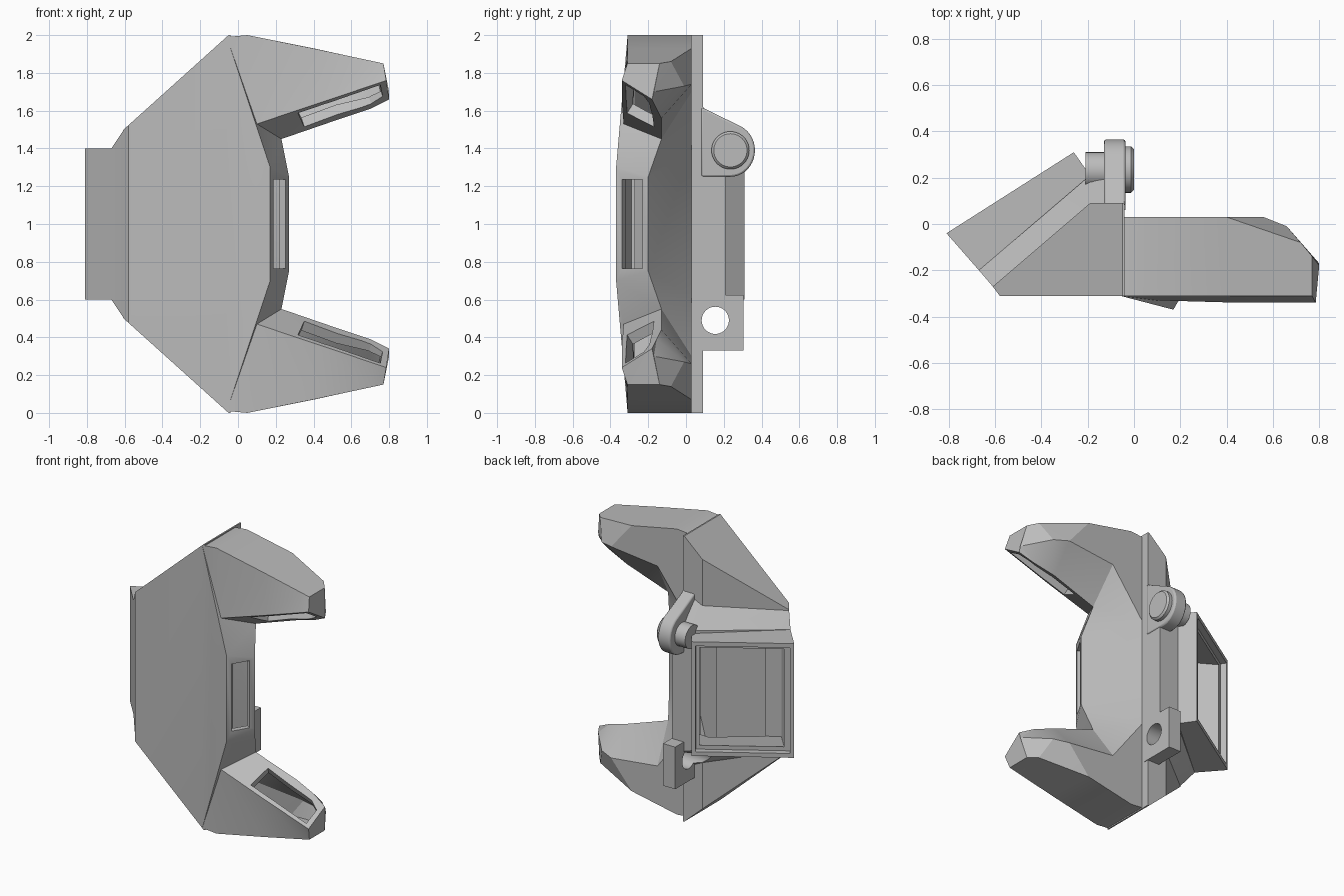
import bpy, bmesh, math
from mathutils import Vector as V

if "Cube" in bpy.data.objects:
    bpy.data.objects.remove(bpy.data.objects["Cube"])

grey = bpy.data.materials.new("plastic_grey")
grey.diffuse_color = (0.5, 0.5, 0.5, 1)
grey.use_nodes = True
grey.node_tree.nodes["Principled BSDF"].inputs["Base Color"].default_value = grey.diffuse_color
MID = V((0, 0, 1))          # heights below are measured from mid height


def finish(name, bm):
    bmesh.ops.recalc_face_normals(bm, faces=bm.faces[:])
    me = bpy.data.meshes.new(name)
    bm.to_mesh(me)
    bm.free()
    me.materials.append(grey)
    ob = bpy.data.objects.new(name, me)
    bpy.context.collection.objects.link(ob)
    return ob


def flip(p):
    return V((p[0], p[1], -p[2]))


def hull(name, pts, mirror=True):
    """Convex solid through the points, mirrored about mid height."""
    pts = [V(p) for p in pts]
    if mirror:
        pts += [flip(p) for p in pts]
    bm = bmesh.new()
    for p in pts:
        bm.verts.new(p + MID)
    bmesh.ops.convex_hull(bm, input=bm.verts[:])
    loose = [v for v in bm.verts if not v.link_faces]
    bmesh.ops.delete(bm, geom=loose, context='VERTS')
    bmesh.ops.dissolve_limit(bm, angle_limit=0.01, verts=bm.verts[:], edges=bm.edges[:])
    return finish(name, bm)


def loft(name, secs):
    """Skin sections from the upper tip round to the mirrored lower tip."""
    rings = secs + [[flip(p) for p in s] for s in reversed(secs)]
    bm = bmesh.new()
    vs = [[bm.verts.new(p + MID) for p in r] for r in rings]
    n = len(vs[0])
    for a, b in zip(vs, vs[1:]):
        for i in range(n):
            j = (i + 1) % n
            bm.faces.new((a[i], a[j], b[j], b[i]))
    bm.faces.new(vs[0])
    bm.faces.new(vs[-1])
    bmesh.ops.triangulate(bm, faces=bm.faces[:])
    return finish(name, bm)


def disc(name, x0, x1, y, z, r, bevel=0.0):
    """Cylinder along x."""
    prof = [(x0, r), (x1 - bevel, r), (x1, r - bevel)] if bevel else [(x0, r), (x1, r)]
    pts = [(x, y + q * math.cos(k * math.tau / 40), z + q * math.sin(k * math.tau / 40))
           for x, q in prof for k in range(40)]
    return hull(name, pts, False)


def boolean(ob, tool, op, keep=False):
    m = ob.modifiers.new("b", 'BOOLEAN')
    m.operation, m.object, m.solver = op, tool, 'EXACT'
    dg = bpy.context.evaluated_depsgraph_get()
    me = bpy.data.meshes.new_from_object(ob.evaluated_get(dg))
    ob.modifiers.clear()
    ob.data = me
    if not keep:
        bpy.data.objects.remove(tool)


# curved claw: sections of outer front, inner front, inner back, rear inner, rear outer
claw = [[V(p) for p in s] for s in (
    [(.77, -.31, .85), (.785, -.34, .76), (.80, -.18, .66), (.80, -.17, .70), (.77, -.14, .85)],
    [(.70, -.31, .865), (.72, -.34, .738), (.70, -.155, .61), (.66, -.01, .73), (.72, -.08, .86)],
    [(.42, -.31, .925), (.45, -.34, .647), (.55, -.13, .56), (.56, .03, .74), (.40, .03, .93)],
    [(.05, -.31, 1.0), (.10, -.33, .53), (.23, -.13, .45), (.20, .03, .70), (.05, .03, 1.0)],
    [(-.06, -.31, .99), (.17, -.37, .30), (.27, -.20, .25), (-.04, .03, .38), (-.06, .03, .99)])]
shell = hull("duct_shell", [(-.04, -.31, 1), (-.04, .09, 1), (-.05, -.31, 1), (-.05, .09, 1),
                            (-.58, -.31, .523), (-.61, -.27, .496), (-.19, .09, .874)])
boolean(shell, loft("claw", claw), 'UNION')

# flare and inlet duct joined to the back of the body
boolean(shell, hull("flare", [(-.67, -.20, .40), (-.19, .21, .42), (-.04, .21, .47),
                              (-.61, -.27, .49), (-.19, .09, .55), (-.04, .09, .62),
                              (-.50, -.26, .45), (-.04, .05, .55)]), 'UNION')
boolean(shell, hull("inlet", [(-.81, -.04, .4), (-.26, .31, .4), (-.19, .21, .4),
                              (-.67, -.20, .4), (-.58, -.28, .4), (-.12, .10, .4)]), 'UNION')

# hollow interior: claw, body and inlet cavities
inner = []
for s in claw:
    c = sum(s, V()) / 5
    inner.append([p + (c - p).normalized() * min(.07, .4 * (c - p).length) for p in s])
inner[0] = [p.lerp(q, .4) for p, q in zip(inner[0], inner[1])]
boolean(shell, loft("claw_cavity", inner), 'DIFFERENCE')
boolean(shell, hull("body_cavity", [(-.55, -.27, .48), (-.20, .04, .80), (-.06, -.27, .93),
                                    (-.06, -.01, .93), (.02, -.27, .93), (.02, -.06, .93)]),
        'DIFFERENCE')
boolean(shell, hull("inlet_cavity", [(-.771, .007, .33), (-.321, .297, .33),
                                     (-.56, -.255, .40), (-.09, .03, .40)]), 'DIFFERENCE')

# shallow stepped seat around the inlet mouth
d, n = V((.844, .537, 0)), V((-.537, .844, 0))
a, b = V((-.81, -.04, .37)) + d * .025, V((-.26, .31, .37)) - d * .025
boolean(shell, hull("seat", [p + n * o for p in (a, b) for o in (-.04, .05)]), 'DIFFERENCE')

# air outlets: one in each arm, one in the middle
f0, f1, b0, b1 = claw[3][1], claw[0][1], claw[3][2], claw[0][2]
slot = [f0.lerp(f1, s).lerp(b0.lerp(b1, s), t) for s, t in
        ((.30, .12), (.95, .12), (.95, .72), (.84, .88), (.24, .85))]
nrm = (f1 - f0).cross(b0 - f0).normalized()
pts = [p + nrm * o for p in slot for o in (-.08, .08)]
boolean(shell, hull("upper_slot", pts, False), 'DIFFERENCE')
boolean(shell, hull("lower_slot", [flip(p) for p in pts], False), 'DIFFERENCE')
m = V((.86, -.5, 0))
boolean(shell, hull("middle_slot", [V(p) + m * o for p in ((.19, -.34, .235), (.25, -.23, .235))
                                    for o in (-.09, .08)]), 'DIFFERENCE')

# lower mounting block with a bolt hole that also scoops the flare
block = hull("lower_mount", [(x, y, z) for x in (-.13, -.036) for y in (.06, .305)
                             for z in (-.67, -.375)], False)
hole = disc("bolt_hole", -.6, .1, .155, -.51, .072)
boolean(shell, hole, 'DIFFERENCE', True)
boolean(block, hole, 'DIFFERENCE')

# upper mounting lug, its pin and the boss behind it
arc = [(.235 + .13 * math.cos(t), .39 + .14 * math.sin(t))
       for t in (math.radians(-90 + 9 * k) for k in range(21))]
outline = arc + [(.17, .53), (.08, .62), (.08, .25)]
lug = hull("upper_lug", [(x, y, z) for x in (-.13, -.036) for y, z in outline], False)
bev = lug.modifiers.new("soft_edge", 'BEVEL')
bev.width, bev.segments, bev.angle_limit = .01, 2, math.radians(50)
pin = disc("lug_pin", -.05, 0, .235, .39, .10, .012)
boss = disc("lug_boss", -.21, -.12, .23, .39, .08)

# shading
bpy.ops.object.select_all(action='DESELECT')
for ob in (shell, block, lug, pin, boss):
    ob.select_set(True)
    bpy.context.view_layer.objects.active = ob
bpy.ops.object.shade_smooth_by_angle(angle=math.radians(20))
